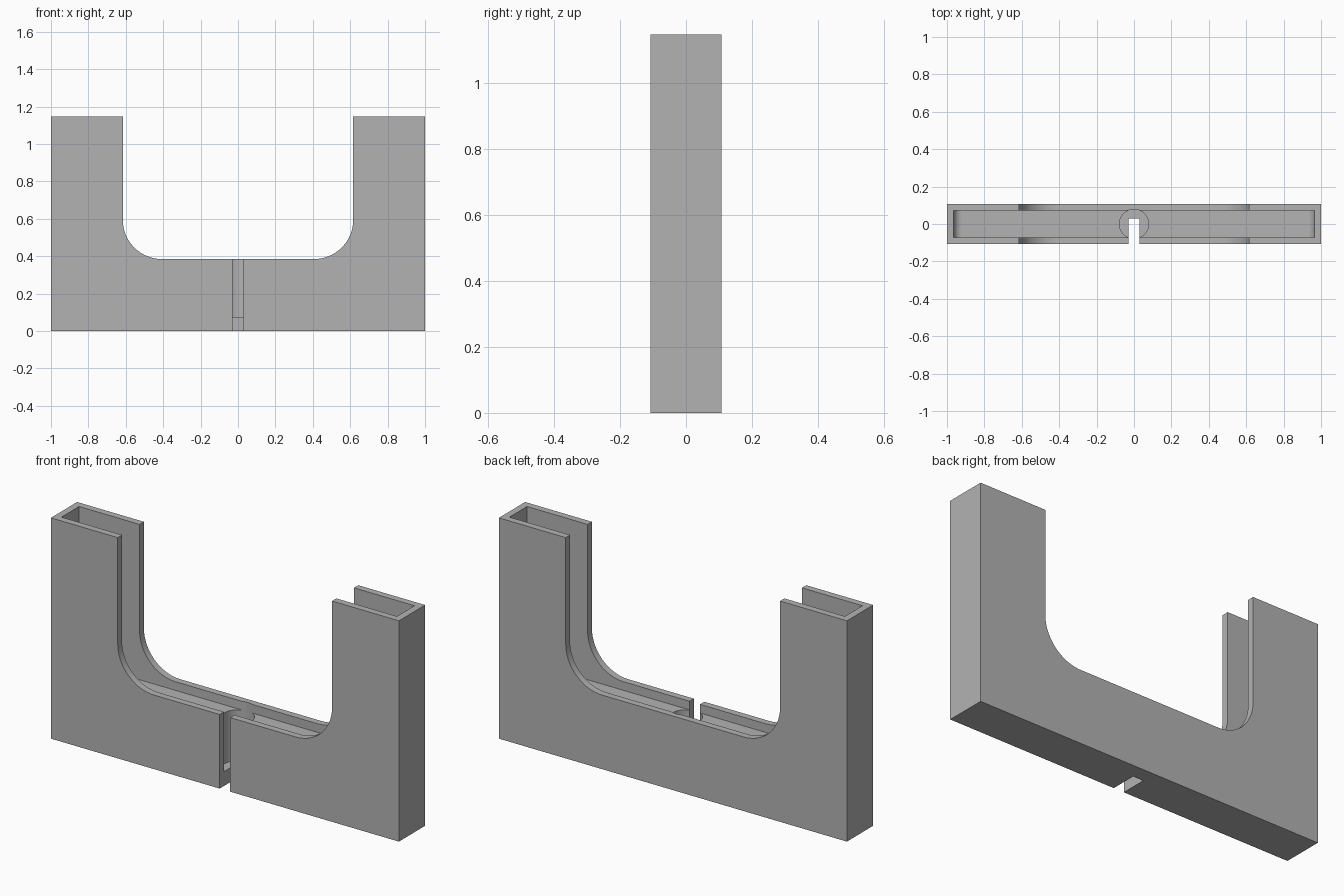
import bpy, bmesh, math

if "Cube" in bpy.data.objects:
    bpy.data.objects.remove(bpy.data.objects["Cube"])

HALF_Y, TOP, INNER_X, SILL, R = 0.1075, 1.147, 0.616, 0.385, 0.21

grey = bpy.data.materials.new("grey")
grey.diffuse_color = (0.45, 0.45, 0.45, 1)
grey.use_nodes = True
grey.node_tree.nodes["Principled BSDF"].inputs["Base Color"].default_value = grey.diffuse_color


def arc(cx, cz, r, a0, a1, n):
    """Points along a circular arc, angles in degrees."""
    return [(cx + r * math.cos(math.radians(a0 + (a1 - a0) * i / n)),
             cz + r * math.sin(math.radians(a0 + (a1 - a0) * i / n))) for i in range(n + 1)]


def extrude_profile(name, half, y0, y1):
    """Mirror a right-hand XZ half profile and extrude it along Y."""
    pts = half + [(-x, z) for x, z in reversed(half)]
    bm = bmesh.new()
    face = bm.faces.new([bm.verts.new((x, y0, z)) for x, z in pts])
    new = bmesh.ops.extrude_face_region(bm, geom=[face])["geom"]
    bmesh.ops.translate(bm, vec=(0, y1 - y0, 0),
                        verts=[v for v in new if isinstance(v, bmesh.types.BMVert)])
    bmesh.ops.recalc_face_normals(bm, faces=bm.faces)
    mesh = bpy.data.meshes.new(name)
    bm.to_mesh(mesh)
    bm.free()
    obj = bpy.data.objects.new(name, mesh)
    bpy.context.collection.objects.link(obj)
    mesh.materials.append(grey)
    return obj


# U-shaped body with rounded inner corners
body = extrude_profile("u_frame", [(1, 0), (1, TOP), (INNER_X, TOP)]
                       + arc(INNER_X - R, SILL + R, R, 0, -90, 24), -HALF_Y, HALF_Y)

# Channel hollowing the legs and the bridge, rounded where floor meets end wall
channel = extrude_profile("channel_cutter", [(0.964, 1.4)]
                          + arc(0.964 - 0.045, 0.34 + 0.045, 0.045, 0, -90, 8), -0.072, 0.072)

# Round pocket in the middle of the bridge
bpy.ops.mesh.primitive_cylinder_add(vertices=64, radius=0.078, depth=0.6, location=(0, 0, 0.375))
pocket = bpy.context.object
pocket.name = "pocket_cutter"
pocket.data.materials.append(grey)

# Cable slot open to the front and the underside
slot = extrude_profile("slot_cutter", [(0.03, -0.1), (0.03, 0.6)], -0.3, 0.03)

# Carve the body
for cutter in (channel, pocket, slot):
    cutter.hide_render = True
    cutter.hide_set(True)
    mod = body.modifiers.new(cutter.name, "BOOLEAN")
    mod.operation = "DIFFERENCE"
    mod.solver = "EXACT"
    mod.object = cutter

bpy.ops.object.select_all(action="DESELECT")
bpy.context.view_layer.objects.active = body
body.select_set(True)
for mod in list(body.modifiers):
    bpy.ops.object.modifier_apply(modifier=mod.name)
bpy.ops.object.shade_smooth_by_angle(angle=math.radians(30))
